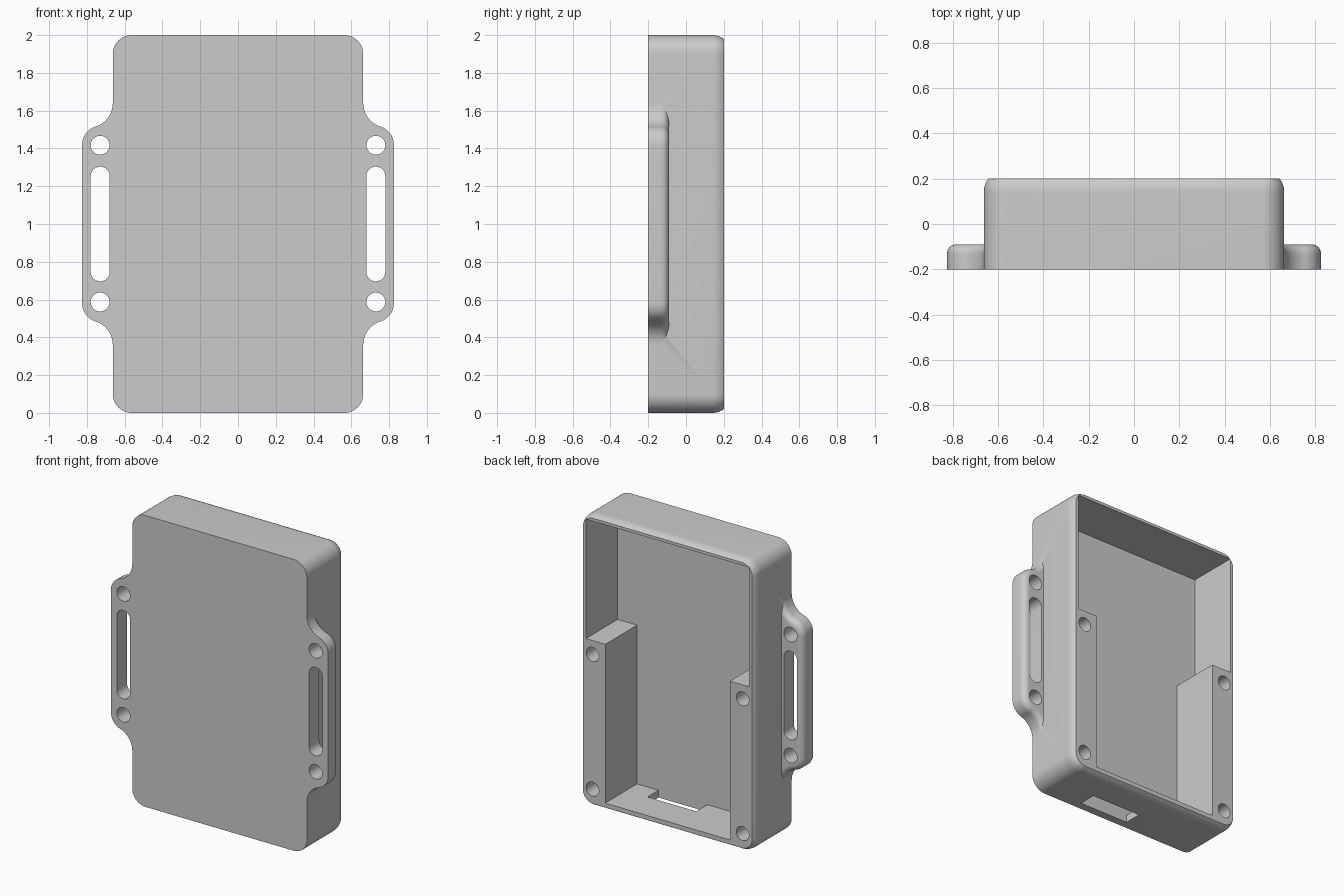
import bpy, bmesh
from math import sin, cos, pi, atan2, hypot

if "Cube" in bpy.data.objects:
    bpy.data.objects.remove(bpy.data.objects["Cube"], do_unlink=True)

grey = bpy.data.materials.new("light_grey")
grey.use_nodes = True
grey.diffuse_color = (0.6, 0.6, 0.6, 1)
grey.node_tree.nodes["Principled BSDF"].inputs["Base Color"].default_value = (0.6, 0.6, 0.6, 1)

HALF_W, FRONT, BACK, MID = 0.663, -0.2, 0.2, 1.0


def arc(cx, cz, r, a0, a1, n=12):
    return [(cx + r * cos(a0 + (a1 - a0) * i / n), cz + r * sin(a0 + (a1 - a0) * i / n))
            for i in range(n + 1)]


def loft(name, layers):
    """Skin a stack of equal-length (x, z) outlines along y and cap both ends."""
    bm = bmesh.new()
    rings = [[bm.verts.new((x, y, z)) for x, z in pts] for y, pts in layers]
    n = len(rings[0])
    for a, b in zip(rings, rings[1:]):
        for i in range(n):
            bm.faces.new((a[i], a[(i + 1) % n], b[(i + 1) % n], b[i]))
    bm.faces.new(rings[0])
    bm.faces.new(rings[-1])
    bmesh.ops.recalc_face_normals(bm, faces=bm.faces)
    mesh = bpy.data.meshes.new(name)
    bm.to_mesh(mesh)
    bm.free()
    mesh.materials.append(grey)
    ob = bpy.data.objects.new(name, mesh)
    bpy.context.collection.objects.link(ob)
    return ob


def prism(name, pts, y0, y1):
    return loft(name, [(y0, pts), (y1, pts)])


def combine(target, tool, operation):
    bpy.context.view_layer.objects.active = target
    mod = target.modifiers.new(tool.name, "BOOLEAN")
    mod.operation, mod.solver, mod.object = operation, "EXACT", tool
    bpy.ops.object.modifier_apply(modifier=mod.name)
    bpy.data.objects.remove(tool, do_unlink=True)


def rounded_box(inset, r=0.1):
    w, low, high = HALF_W - r, r, 2 - r
    corners = [(w, high), (-w, high), (-w, low), (w, low)]
    return [p for k, (x, z) in enumerate(corners)
            for p in arc(x, z, r - inset, k * pi / 2, (k + 1) * pi / 2)]


def ear_outline(side, inset):
    """Convex shoulder flowing through a concave sweep into the case wall."""
    cx, dz, r = 0.725, 0.42, 0.1
    sweep, sz = 0.131, 0.64
    sx = HALF_W + sweep
    tangent = atan2(sz - dz, sx - cx)
    upper = arc(cx, dz, r - inset, 0, tangent)
    upper += arc(sx, sz, sweep + inset, tangent + pi, pi)[1:]
    upper.append((0.635, sz))
    lower = [(x, -z) for x, z in reversed(upper)]
    return [(side * x, MID + z) for x, z in upper + lower]


def circle(x, z, r):
    return arc(x, z, r, 0, 2 * pi, 32)[:-1]


# Case shell with softened back edge
steps = 6
layers = [(FRONT, rounded_box(0))]
for i in range(steps + 1):
    d = 0.06 * i / steps
    layers.append((BACK - 0.06 + d, rounded_box(0.1 - (0.01 - d * d) ** 0.5)))
case = loft("open_case", layers)

# Mounting ears, rounded on the back edge
for side in (-1, 1):
    f, top = 0.04, -0.09
    layers = [(FRONT, ear_outline(side, 0))]
    layers += [(top - f + f * sin(a), ear_outline(side, f - f * cos(a)))
               for a in [i * pi / 12 for i in range(7)]]
    combine(case, loft("mounting_ear", layers), "UNION")

# Cavity leaving a solid post in each lower corner
half = [(0.473, 0.05), (0.473, 1.14), (0.62, 1.14), (0.62, 1.96)]
cavity = half + [(-x, z) for x, z in reversed(half)]
combine(case, prism("cavity_cutter", cavity, -0.145, 0.3), "DIFFERENCE")

for side in (-1, 1):
    # Strap slot and round holes through each ear
    x = side * 0.73
    slot = arc(x, MID + 0.254, 0.05, 0, pi) + arc(x, MID - 0.254, 0.05, pi, 2 * pi)
    combine(case, prism("strap_slot_cutter", slot, -0.3, 0), "DIFFERENCE")
    for z in (MID - 0.413, MID + 0.417):
        combine(case, prism("ear_hole_cutter", circle(x, z, 0.05), -0.3, 0), "DIFFERENCE")
    # Blind screw holes in the posts
    for z in (0.12, 1.045):
        combine(case, prism("screw_hole_cutter", circle(side * 0.57, z, 0.048), -0.1, 0.3),
                "DIFFERENCE")

# Port opening in the bottom wall
port = [(-0.06, -0.1), (0.31, -0.1), (0.31, 0.1), (-0.06, 0.1)]
combine(case, prism("port_cutter", port, -0.145, -0.025), "DIFFERENCE")

bpy.ops.object.select_all(action="DESELECT")
case.select_set(True)
bpy.context.view_layer.objects.active = case
bpy.ops.object.shade_smooth_by_angle(angle=pi / 6)
